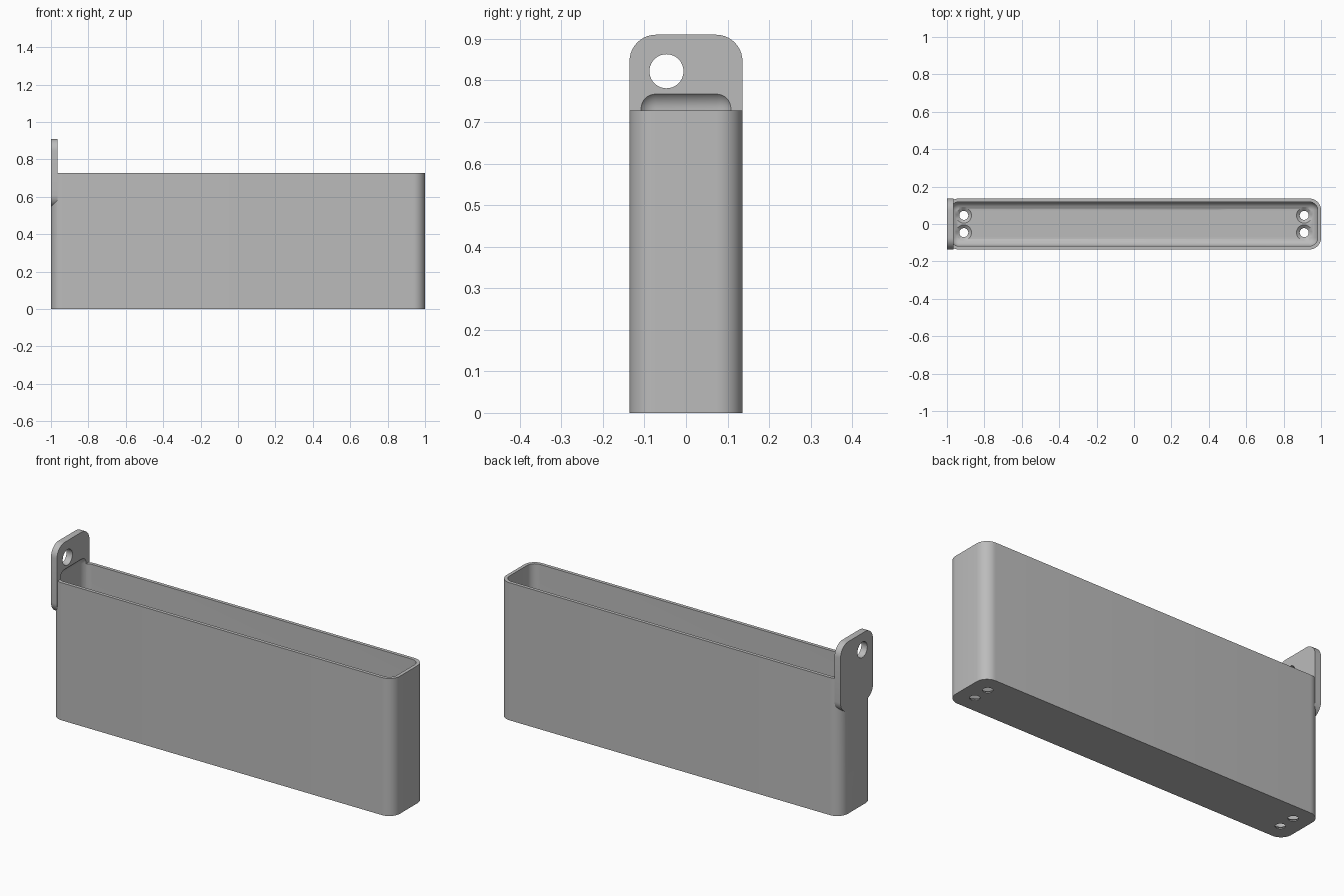
import bpy, bmesh, math
from mathutils import Matrix, Vector

default = bpy.data.objects.get("Cube")
if default:
    bpy.data.objects.remove(default, do_unlink=True)

HALF_W, HEIGHT, CORNER = 0.136, 0.728, 0.062
WALL, FLOOR = 0.018, 0.02

grey = bpy.data.materials.new("plain grey")
grey.use_nodes = True
colour = (0.5, 0.5, 0.5, 1)
grey.diffuse_color = colour
grey.node_tree.nodes["Principled BSDF"].inputs["Base Color"].default_value = colour


def rounded_block(name, low, high, radius, axis=None, segments=10):
    """Block with the edges along one axis rounded, or all edges if axis is None."""
    low, high = Vector(low), Vector(high)
    bm = bmesh.new()
    bmesh.ops.create_cube(bm, size=1)
    for v in bm.verts:
        v.co = [(a + b) / 2 + c * (b - a) for a, b, c in zip(low, high, v.co)]
    edges = [e for e in bm.edges if axis is None
             or abs((e.verts[1].co - e.verts[0].co).normalized()[axis]) > 0.9]
    bmesh.ops.bevel(bm, geom=edges, offset=radius, segments=segments,
                    profile=0.5, affect='EDGES')
    return finish(bm, name)


def cone(name, centre, r_bottom, r_top, depth, turn=None):
    bm = bmesh.new()
    matrix = Matrix.Translation(centre) @ (turn or Matrix())
    bmesh.ops.create_cone(bm, cap_ends=True, segments=40, radius1=r_bottom,
                          radius2=r_top, depth=depth, matrix=matrix)
    return finish(bm, name)


def finish(bm, name):
    bmesh.ops.recalc_face_normals(bm, faces=bm.faces)
    mesh = bpy.data.meshes.new(name)
    bm.to_mesh(mesh)
    bm.free()
    mesh.materials.append(grey)
    obj = bpy.data.objects.new(name, mesh)
    bpy.context.collection.objects.link(obj)
    return obj


def combine(target, other, operation):
    """Apply a boolean and remove the helper."""
    other.hide_render = True
    mod = target.modifiers.new(operation.title(), 'BOOLEAN')
    mod.operation, mod.solver, mod.object = operation, 'EXACT', other
    bpy.context.view_layer.objects.active = target
    bpy.ops.object.modifier_apply(modifier=mod.name)
    bpy.data.objects.remove(other, do_unlink=True)


# Outer body with rounded upright corners
holder = rounded_block("wall_holder", (-1, -HALF_W, 0), (1, HALF_W, HEIGHT), CORNER, axis=2)

# Hanging tab, flush with the end wall
tab = rounded_block("hanging_tab", (-1, -HALF_W, 0.545), (-0.965, HALF_W, 0.91), 0.064, axis=0)
combine(holder, tab, 'UNION')

# Cavity with filleted edges, also scooping into the tab
cavity = rounded_block("cavity_cutter", (-1 + WALL, -HALF_W + WALL, FLOOR),
                       (1 - WALL, HALF_W - WALL, 0.777), 0.045)
combine(holder, cavity, 'DIFFERENCE')

# Off-centre hole through the tab
sideways = Matrix.Rotation(math.pi / 2, 4, 'Y')
combine(holder, cone("tab_hole_cutter", (-0.98, -0.047, 0.822), 0.041, 0.041, 0.2, sideways),
        'DIFFERENCE')

# Countersunk screw holes in the floor
for x in (-0.91, 0.91):
    for y in (-0.046, 0.046):
        combine(holder, cone("screw_cutter", (x, y, 0), 0.024, 0.024, 0.1), 'DIFFERENCE')
        combine(holder, cone("sink_cutter", (x, y, 0.014), 0.022, 0.046, 0.02), 'DIFFERENCE')

# Smooth shading with crisp edges
bpy.ops.object.select_all(action='DESELECT')
holder.select_set(True)
bpy.context.view_layer.objects.active = holder
bpy.ops.object.shade_smooth_by_angle(angle=math.radians(30))
